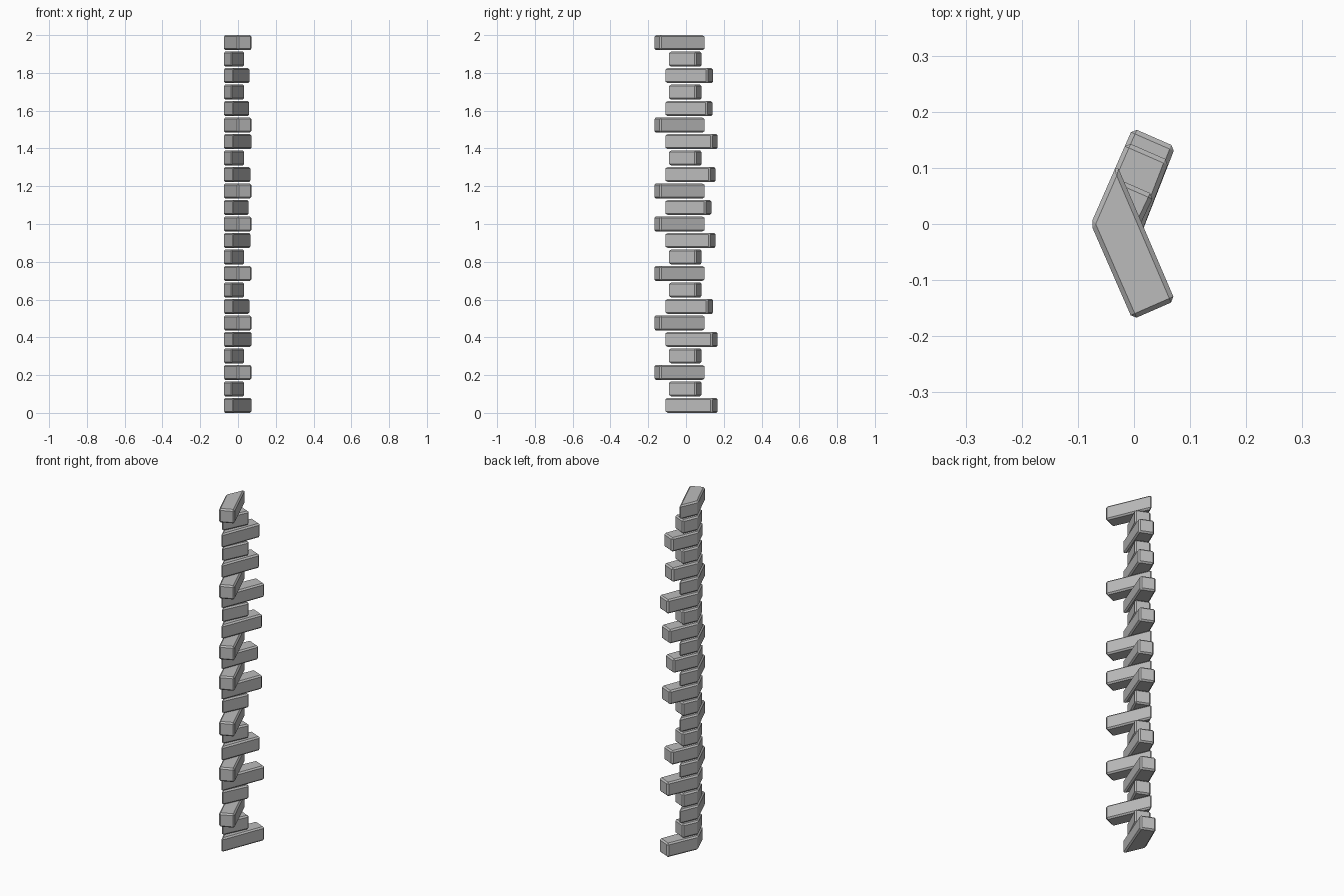
import bpy
import bmesh

cube = bpy.data.objects.get("Cube")
if cube:
    bpy.data.objects.remove(cube, do_unlink=True)

stone = bpy.data.materials.new("grey stone")
stone.use_nodes = True
grey = (0.5, 0.5, 0.5, 1)
stone.diffuse_color = grey
bsdf = next(n for n in stone.node_tree.nodes if n.type == 'BSDF_PRINCIPLED')
bsdf.inputs["Base Color"].default_value = grey

HEIGHT, COURSES = 0.08, 23
PITCH = (2 - HEIGHT) / (COURSES - 1)
APEX, SLOPE = -0.077, 0.437      # corner edge and run of each wall face
WIDTH, BEVEL = 0.083, 0.008


def corner_block(name, z, side, reach, tip):
    """Mitred block: runs along one wall (side = 1 back, -1 front)."""
    end_x = APEX + SLOPE * reach
    plan = [(APEX, 0), (APEX + SLOPE * tip, -tip),
            (end_x + 0.916 * WIDTH, reach - 0.4 * WIDTH), (end_x, reach)]
    bm = bmesh.new()
    base = bm.faces.new([bm.verts.new((x, y * side, z)) for x, y in plan])
    top = bmesh.ops.extrude_face_region(bm, geom=[base])["geom"]
    bmesh.ops.translate(bm, vec=(0, 0, HEIGHT),
                        verts=[v for v in top if isinstance(v, bmesh.types.BMVert)])
    bmesh.ops.recalc_face_normals(bm, faces=bm.faces)
    # chamfered edges
    bmesh.ops.bevel(bm, geom=bm.edges[:], offset=BEVEL, segments=1,
                    affect='EDGES', clamp_overlap=True)
    bmesh.ops.recalc_face_normals(bm, faces=bm.faces)
    mesh = bpy.data.meshes.new(name)
    bm.to_mesh(mesh)
    bm.free()
    mesh.materials.append(stone)
    bpy.context.collection.objects.link(bpy.data.objects.new(name, mesh))


# Courses from the ground up: B = long back block, F = long front block, S = short
pattern = "BSFSBFBSFSBFBFBSBFBSBSF"
back_reach = iter([0.171, 0.171, 0.146, 0.159, 0.137, 0.159, 0.171, 0.143, 0.146])

for i, kind in enumerate(pattern):
    z = i * PITCH
    if kind == "F":
        corner_block(f"front_block_{i}", z, -1, 0.17, 0.106)
    elif kind == "B":
        corner_block(f"back_block_{i}", z, 1, next(back_reach), 0.117)
    else:
        corner_block(f"short_block_{i}", z, 1, 0.085, 0.097)
